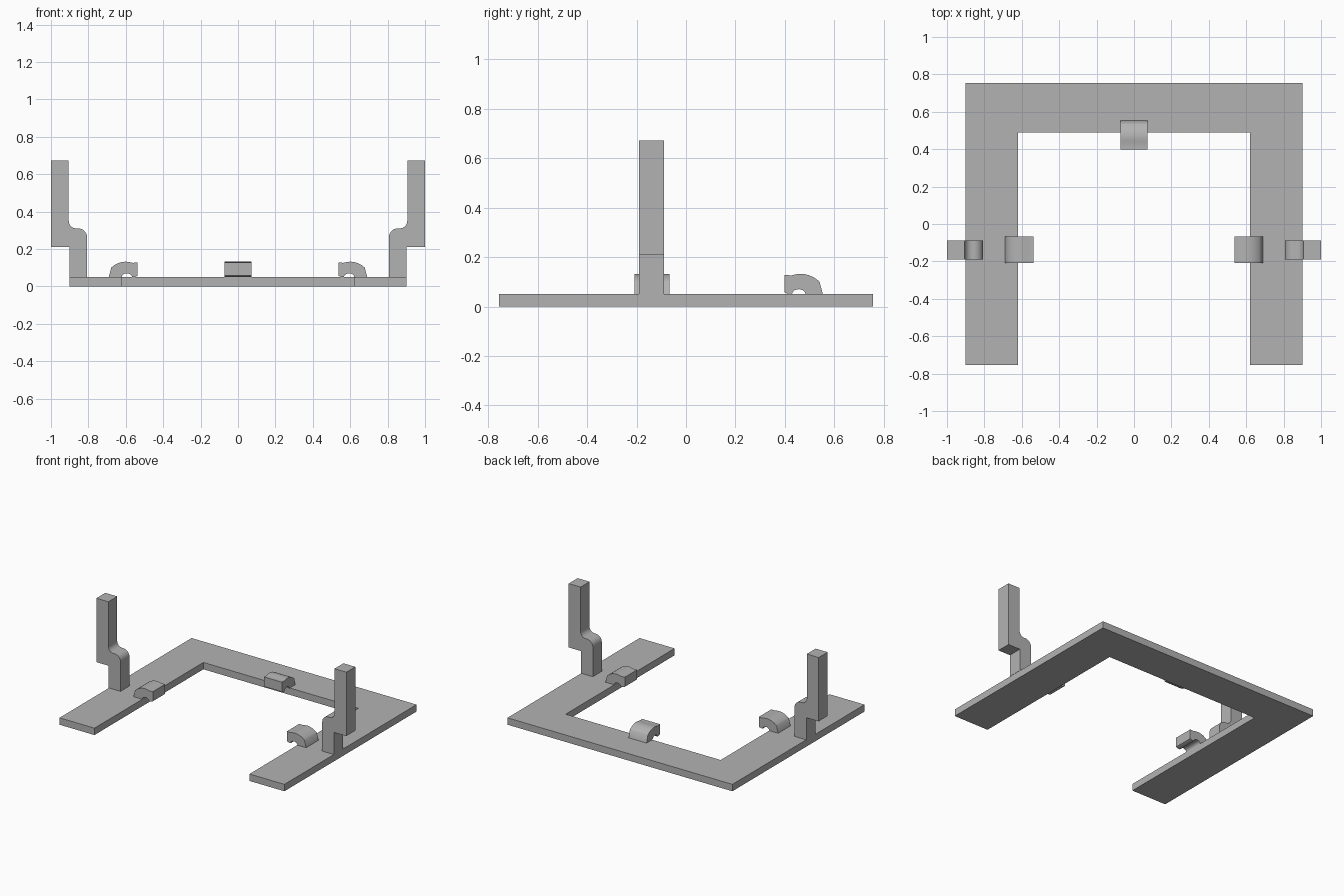
import bpy
import bmesh
from math import cos, sin, pi, radians
from mathutils import Vector

old = bpy.data.objects.get("Cube")
if old:
    bpy.data.objects.remove(old, do_unlink=True)

grey = bpy.data.materials.new("plain grey")
grey.use_nodes = True
colour = (0.45, 0.45, 0.45, 1)
grey.diffuse_color = colour
grey.node_tree.nodes["Principled BSDF"].inputs["Base Color"].default_value = colour


def arc(cx, cz, rx, rz, start, end, steps=10):
    """Points on an elliptical arc, angles in degrees."""
    angles = [radians(start + (end - start) * i / steps) for i in range(steps + 1)]
    return [(cx + rx * cos(a), cz + rz * sin(a)) for a in angles]


def extrude_profile(name, profile, place, depth):
    """Sweep a closed 2D profile; place() maps its points into space."""
    bm = bmesh.new()
    face = bm.faces.new([bm.verts.new(place(u, v)) for u, v in profile])
    result = bmesh.ops.extrude_face_region(bm, geom=[face])
    moved = [g for g in result["geom"] if isinstance(g, bmesh.types.BMVert)]
    bmesh.ops.translate(bm, verts=moved, vec=Vector(depth))
    bmesh.ops.recalc_face_normals(bm, faces=bm.faces)
    mesh = bpy.data.meshes.new(name)
    bm.to_mesh(mesh)
    bm.free()
    mesh.materials.append(grey)
    obj = bpy.data.objects.new(name, mesh)
    bpy.context.collection.objects.link(obj)
    bpy.ops.object.select_all(action="DESELECT")
    obj.select_set(True)
    bpy.context.view_layer.objects.active = obj
    bpy.ops.object.shade_smooth_by_angle(angle=radians(35))
    return obj


# U-shaped base plate, open at the front
thick = 0.05
half = [(0.9, 0.755), (0.9, -0.755), (0.62, -0.755), (0.62, 0.49)]
outline = half + [(-x, y) for x, y in reversed(half)]
extrude_profile("base_plate", outline, lambda x, y: (x, y, 0), (0, 0, thick))

# Stepped post profile with a rounded shoulder
post = [(0.807, thick), (0.902, thick), (0.902, 0.21), (1, 0.21), (1, 0.672), (0.905, 0.672)]
post += arc(0.865, 0.35, 0.04, 0.04, 0, -90)
post += arc(0.855, 0.262, 0.048, 0.048, 90, 180)

# Clip profile: flat tip, humped back and a small arch beneath
clip = [(0, 0.058), (0, 0.127), (0.028, 0.126), (0.045, 0.13)]
clip += arc(0.064, 0.022, 0.11, 0.11, 90, 45, 8)
clip += [(0.155, thick), (0.085, thick)]
clip += arc(0.058, thick, 0.027, 0.02, 0, 180)
clip += [(0.014, 0.051)]

# Posts and clips on both arms
for side, label in ((1, "left"), (-1, "right")):
    extrude_profile(label + "_post", post,
                    lambda u, z: (side * u, -0.19, z), (0, 0.102, 0))
    extrude_profile(label + "_clip", clip,
                    lambda u, z: (side * (0.536 + u), -0.208, z), (0, 0.142, 0))

# Clip on the rear bar
extrude_profile("rear_clip", clip, lambda u, z: (-0.072, 0.398 + u, z), (0.144, 0, 0))
